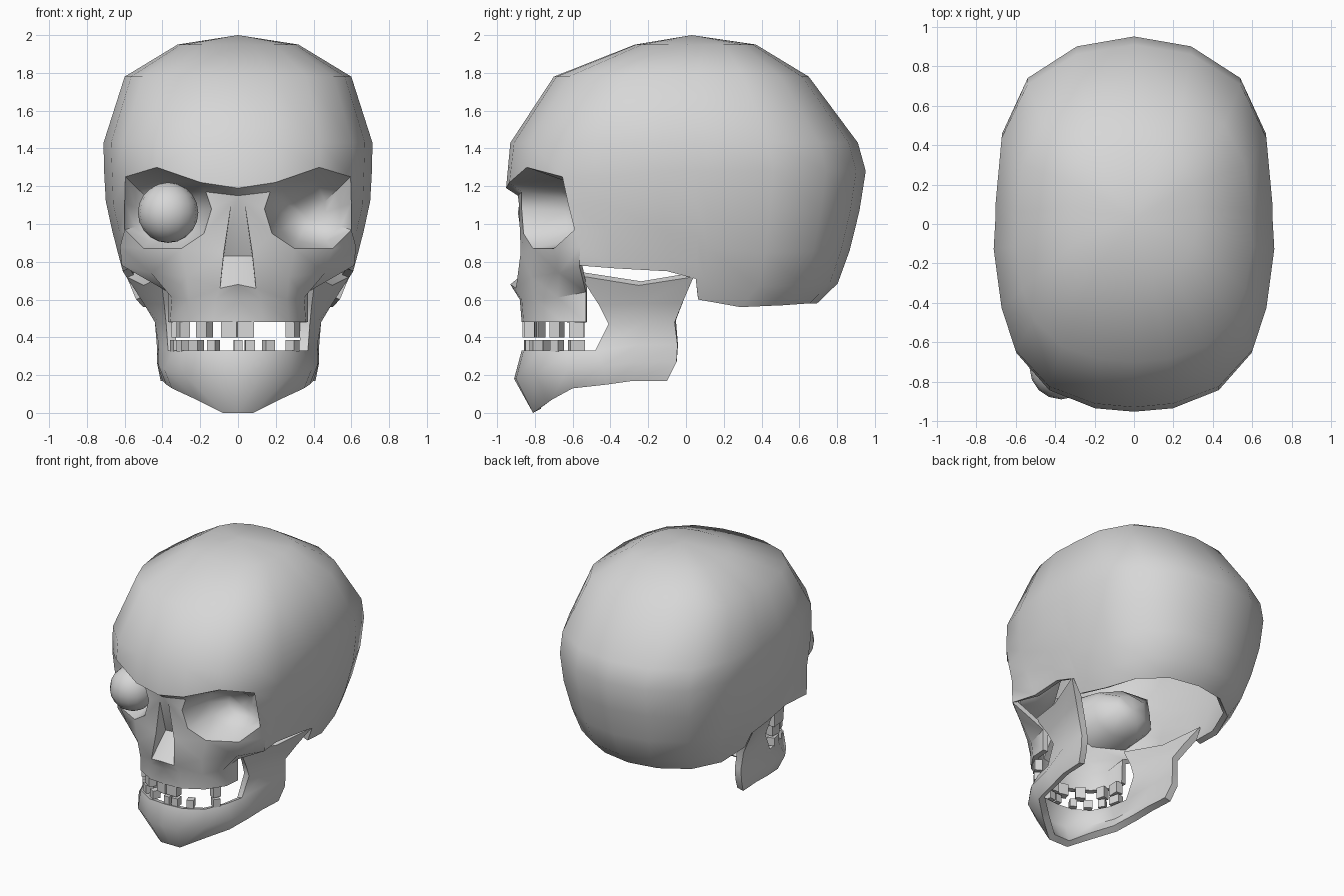
import bpy
import bmesh
import math
import random
from mathutils import Vector, Matrix

random.seed(4)

cube = bpy.data.objects.get("Cube")
if cube:
    bpy.data.objects.remove(cube, do_unlink=True)

bone = bpy.data.materials.new("plain_grey")
bone.use_nodes = True
GREY = (0.68, 0.68, 0.68, 1)
bone.diffuse_color = GREY
bone.node_tree.nodes["Principled BSDF"].inputs["Base Color"].default_value = GREY


def finish(bm, name, angle=50, thickness=0):
    """Make an object; a thickness turns a half sheet into a mirrored shell."""
    mesh = bpy.data.meshes.new(name)
    bm.to_mesh(mesh)
    bm.free()
    mesh.materials.append(bone)
    obj = bpy.data.objects.new(name, mesh)
    bpy.context.collection.objects.link(obj)
    bpy.ops.object.select_all(action='DESELECT')
    obj.select_set(True)
    bpy.context.view_layer.objects.active = obj
    if thickness:
        obj.modifiers.new("mirror", 'MIRROR')
        solid = obj.modifiers.new("shell", 'SOLIDIFY')
        solid.thickness = thickness
        solid.offset = -1
        bpy.ops.object.convert(target='MESH')
    if angle:
        bpy.ops.object.shade_smooth_by_angle(angle=math.radians(angle))


def add_face(bm, points):
    bm.faces.new([bm.verts.new(p) for p in points])


def add_grid(bm, rows):
    for low, high in zip(rows, rows[1:]):
        for k in range(len(low) - 1):
            add_face(bm, (low[k], low[k + 1], high[k + 1], high[k]))


def weld(bm, middle):
    """Join the patches and turn all normals away from the middle."""
    bmesh.ops.remove_doubles(bm, verts=bm.verts, dist=0.002)
    bmesh.ops.recalc_face_normals(bm, faces=bm.faces)
    middle = Vector(middle)
    outward = sum(f.normal.dot(f.calc_center_median() - middle) * f.calc_area()
                  for f in bm.faces)
    if outward < 0:
        bmesh.ops.reverse_faces(bm, faces=bm.faces)


# Cranium: half plan outline, scaled at each height by (z, half width, front, back)
PLAN = [(0, -.95), (.2, -.93), (.43, -.84), (.6, -.65), (.67, -.43), (.71, -.12),
        (.7, .06), (.7, .12), (.67, .46), (.54, .74), (.29, .9), (0, .95)]
LEVELS = [(.56, .53, -.78, .66), (.63, .56, -.8, .78), (.75, .61, -.82, .83),
          (.9, .65, -.87, .88), (1.1, .7, -.93, .925), (1.2, .7, -.955, .94),
          (1.29, .71, -.955, .953), (1.43, .712, -.93, .91), (1.78, .6, -.7, .65),
          (1.95, .32, -.27, .37), (2, 0, .03, .03)]
BROW = [1.19, 1.22, 1.3] + [1.25] * 2 + [1.28] * 7
RIM = [.77, .765, .75, .71, .6, .56, .57, .58, .58]


def cranium_point(column, z):
    for lo, hi in zip(LEVELS, LEVELS[1:]):
        if z <= hi[0]:
            break
    t = (z - lo[0]) / (hi[0] - lo[0])
    width, front, back = (a + (b - a) * t for a, b in zip(lo[1:], hi[1:]))
    x, y = PLAN[column]
    return Vector((x * width / .71, front + (back - front) * (y + .95) / 1.9, z))


skull = bmesh.new()
brow_row = [cranium_point(c, z) for c, z in enumerate(BROW)]
upper = [[cranium_point(c, z) for c in range(len(PLAN))] for z in (2, 1.95, 1.78, 1.43)]
add_grid(skull, upper + [brow_row])

lower = []
for t in (0, .3, .6, .85, 1):
    lower.append([cranium_point(c, BROW[c] + (RIM[c - 3] - BROW[c]) * t)
                  for c in range(3, len(PLAN))])
# The front edge of the lower cranium follows the outer eye rim and cheek
for row, edge in zip(lower[1:], [(.6, -.625, 1.11), (.6, -.59, .97),
                                 (.625, -.56, .88), (.615, -.565, .78)]):
    row[0] = Vector(edge)
add_grid(skull, lower)

# Face: corner points of the brow, eye rim, nose and cheek
bridge_top, brow_in, brow_mid, brow_out = brow_row[:4]
rim_out, rim_low, cheek_out, cheek_tip = [row[0] for row in lower[1:]]
under_out = Vector((.5, -.7, .87))
under_in = Vector((.3, -.81, .87))
rim_in = Vector((.18, -.86, .95))
rim_top = Vector((.14, -.87, 1.08))
rim_notch = Vector((.17, -.87, 1.17))
bridge = Vector((0, -.89, 1.15))
nose_top = Vector((.035, -.885, 1.11))
nose_mid = Vector((.075, -.875, .85))
nose_low = Vector((.095, -.9, .66))
nose_side = Vector((.075, -.76, .83))
nose_back = Vector((0, -.75, .83))
spine = Vector((0, -.93, .68))
cheek_in = Vector((.27, -.82, .72))
cheek_low = Vector((.46, -.67, .74))

for patch in (
    # Underside of the brow, bridge and sides of the nose
    (bridge_top, brow_in, rim_notch, bridge),
    (bridge, rim_notch, rim_top, nose_top),
    (nose_top, rim_top, rim_in, nose_mid),
    (nose_mid, rim_in, under_in),
    (nose_mid, under_in, cheek_in, nose_low),
    # Cheek
    (under_in, under_out, cheek_low, cheek_in),
    (rim_low, cheek_out, under_out),
    (cheek_out, cheek_tip, cheek_low, under_out),
    # Nose hollow
    (bridge, nose_top, nose_side, nose_back),
    (nose_top, nose_mid, nose_side),
    (nose_mid, nose_low, nose_side),
    (nose_back, nose_side, nose_low, spine),
):
    add_face(skull, patch)

# Upper jaw: rows from the cheek down to the gum edge
add_grid(skull, [
    [spine, nose_low, cheek_in, cheek_low, cheek_tip],
    [(0, -.88, .6), (.12, -.87, .6), (.26, -.8, .6), (.35, -.68, .61), (.37, -.53, .64)],
    [(0, -.87, .48), (.13, -.86, .48), (.27, -.78, .48), (.36, -.65, .48), (.37, -.53, .48)],
])

# Eye sockets: bowls shrinking back from the rim
rim = [brow_in, brow_mid, brow_out, rim_out, rim_low, under_out,
       under_in, rim_in, rim_top, rim_notch, brow_in]
deep = Vector((.37, -.48, 1.03))
bowl = [rim]
for shrink, depth in ((.25, .6), (.6, .92), (1, 1)):
    ring = []
    for p in rim:
        q = p.lerp(deep, shrink)
        q.y = p.y + (deep.y - p.y) * depth
        ring.append(q)
    bowl.append(ring)
add_grid(skull, bowl)
weld(skull, (0, 0, 1.2))
finish(skull, "skull", thickness=.04)

# Lower jaw: chin and body stations, then the upright branch in rows
branch = [
    [(.38, -.42, .15), (.4, -.28, .17), (.41, -.1, .17)],
    [(.42, -.44, .25), (.43, -.25, .27), (.43, -.05, .27)],
    [(.37, -.48, .33), (.42, -.25, .36), (.43, -.045, .36)],
    [(.38, -.41, .47), (.42, -.22, .48), (.44, -.06, .48)],
    [(.39, -.46, .57), (.45, -.22, .58), (.5, -.02, .58)],
    [(.41, -.56, .725), (.5, -.25, .675), (.59, .04, .72)],
]
body = [
    [(0, -.81, 0), (0, -.91, .18), (0, -.87, .33)],
    [(.08, -.81, 0), (.12, -.9, .18), (.14, -.86, .33)],
    [(.22, -.71, .07), (.28, -.8, .2), (.27, -.78, .33)],
    [(.35, -.6, .13), (.39, -.63, .23), (.34, -.62, .33)],
    [row[0] for row in branch[:3]],
]
jaw = bmesh.new()
add_grid(jaw, body)
add_grid(jaw, branch)
weld(jaw, (0, -.4, .3))
finish(jaw, "lower_jaw", thickness=.05)


# Teeth: uneven blocks set along the dental arch
def tooth(name, turn, width, bottom, top):
    bm = bmesh.new()
    place = Matrix.Translation((.325 * math.sin(turn), -.56 - .27 * math.cos(turn),
                                (bottom + top) / 2))
    tilt = Matrix.Rotation(turn + random.uniform(-.2, .2), 4, 'Z')
    size = Matrix.Diagonal((width, .055, top - bottom, 1))
    bmesh.ops.create_cube(bm, size=1, matrix=place @ tilt @ size)
    finish(bm, name, angle=0)


for turn, width in ((-1.5, .08), (-1.1, .06), (-.58, .07),
                    (-.13, .085), (.13, .085), (1.1, .06)):
    tooth("upper_tooth", turn, width, .4, .485)
for turn, width in ((-1.5, .08), (-1.1, .05), (-.75, .06), (-.41, .05),
                    (0, .045), (.19, .05), (.52, .05), (1.1, .05)):
    tooth("lower_tooth", turn, width, .325, .385)

# Single eyeball
eye = bmesh.new()
bmesh.ops.create_uvsphere(eye, u_segments=16, v_segments=10, radius=.16,
                          matrix=Matrix.Translation((-.37, -.73, 1.06)))
finish(eye, "eyeball")
